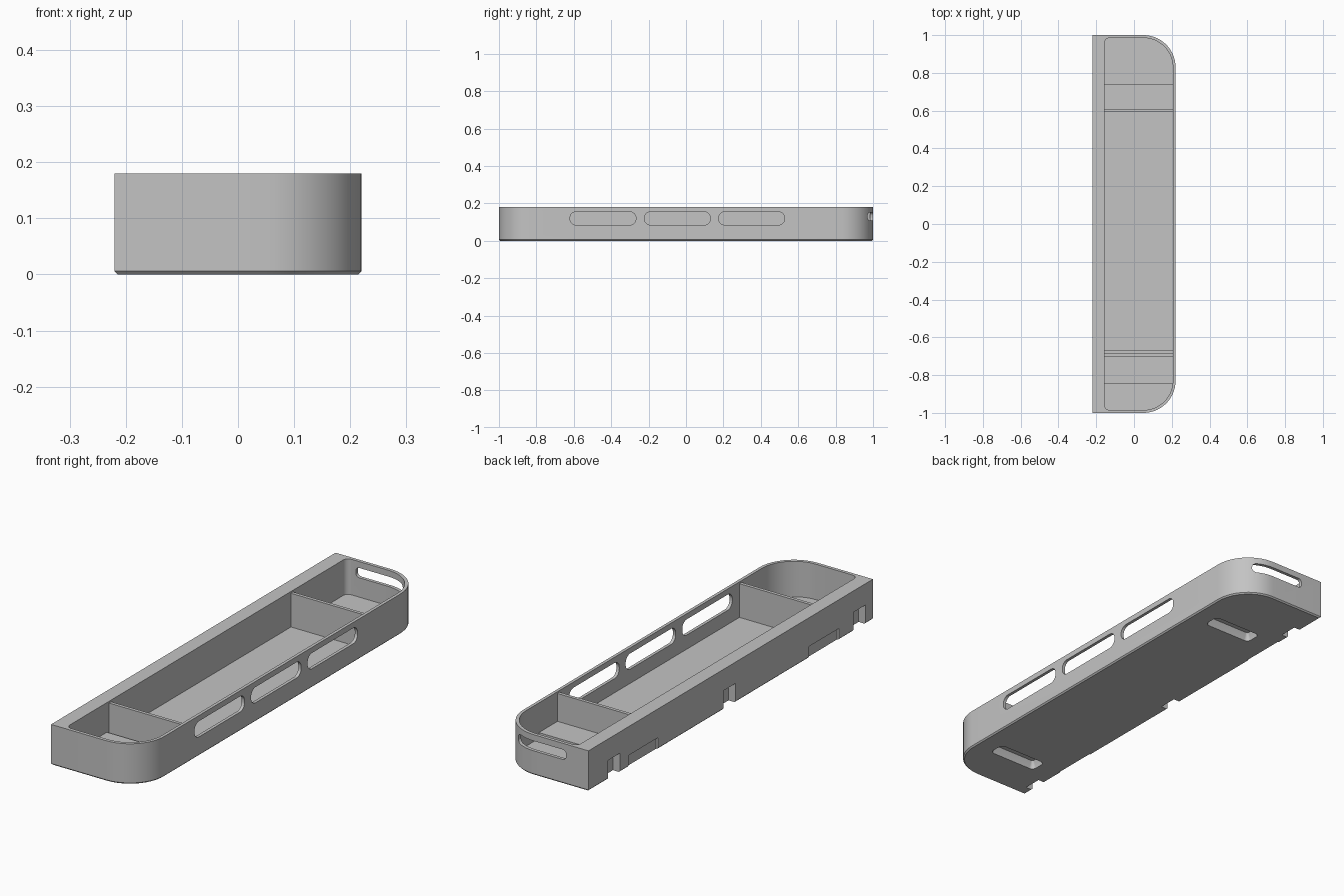
import bpy, bmesh, math
from mathutils import Matrix, Vector

if "Cube" in bpy.data.objects:
    bpy.data.objects.remove(bpy.data.objects["Cube"])

grey = bpy.data.materials.new("grey plastic")
grey.diffuse_color = (0.55, 0.55, 0.55, 1)
grey.use_nodes = True
grey.node_tree.nodes["Principled BSDF"].inputs["Base Color"].default_value = grey.diffuse_color


def outline(u0, u1, v0, v1, radii, inset=0.0, seg=14):
    """Rounded rectangle; radii run counter-clockwise from the low-u low-v corner."""
    u0, u1, v0, v1 = u0 + inset, u1 - inset, v0 + inset, v1 - inset
    corners = [(u0, v0, 1, 1), (u1, v0, -1, 1), (u1, v1, -1, -1), (u0, v1, 1, -1)]
    pts = []
    for i, (u, v, su, sv) in enumerate(corners):
        r = max(radii[i] - inset, 0)
        if r == 0:
            pts.append((u, v))
            continue
        for k in range(seg + 1):
            a = math.pi + math.pi / 2 * (i + k / seg)
            pts.append((u + su * r + r * math.cos(a), v + sv * r + r * math.sin(a)))
    return pts


def prism(name, rect, radii, levels, axis="Z"):
    """Stack of outlines, levels = [(inset, height)], along the given axis."""
    bm = bmesh.new()
    rings = []
    for inset, h in levels:
        place = {"Z": lambda u, v: (u, v, h), "X": lambda u, v: (h, u, v),
                 "Y": lambda u, v: (u, h, v)}[axis]
        rings.append([bm.verts.new(place(u, v)) for u, v in outline(*rect, radii, inset)])
    n = len(rings[0])
    for a, b in zip(rings, rings[1:]):
        for i in range(n):
            bm.faces.new((a[i], a[(i + 1) % n], b[(i + 1) % n], b[i]))
    bm.faces.new(rings[0][::-1])
    bm.faces.new(rings[-1])
    bmesh.ops.recalc_face_normals(bm, faces=bm.faces)
    me = bpy.data.meshes.new(name)
    bm.to_mesh(me)
    bm.free()
    me.materials.append(grey)
    ob = bpy.data.objects.new(name, me)
    bpy.context.collection.objects.link(ob)
    return ob


def combine(target, tool, mode):
    """Apply a boolean and drop the tool object."""
    mod = target.modifiers.new("cut", "BOOLEAN")
    mod.operation, mod.solver, mod.object = mode, "EXACT", tool
    dg = bpy.context.evaluated_depsgraph_get()
    target_mesh = bpy.data.meshes.new_from_object(target.evaluated_get(dg))
    target.modifiers.clear()
    target.data = target_mesh
    bpy.data.objects.remove(tool)


SQUARE = (0, 0, 0, 0)

# Tray body with a chamfered base and two large rounded corners
tray = prism("tray", (-0.22, 0.22, -1, 1), (0, 0.17, 0.17, 0),
             [(0.006, 0), (0, 0.006), (0, 0.18)])
# Main cavity
combine(tray, prism("cavity", (-0.155, 0.206, -0.985, 0.985), (0.025, 0.156, 0.156, 0.025),
                    [(0, 0.022), (0, 0.3)]), "DIFFERENCE")

# Raised floor pads over the mounting slots
for y0, y1 in ((-0.845, -0.70), (0.60, 0.74)):
    combine(tray, prism("floor_pad", (-0.165, 0.21, y0, y1), SQUARE,
                        [(0, 0.012), (0, 0.048)]), "UNION")
# Dividers
for y0, y1 in ((-0.685, -0.67), (0.594, 0.609)):
    combine(tray, prism("divider", (-0.165, 0.213, y0, y1), SQUARE,
                        [(0, 0.012), (0, 0.172)]), "UNION")

# Mounting slots under the base, narrowing upwards
for y in (-0.775, 0.675):
    combine(tray, prism("mounting_slot", (-0.11, 0.13, y - 0.038, y + 0.038), (0.02,) * 4,
                        [(0, -0.02), (0, 0.006), (0.012, 0.034)]), "DIFFERENCE")

# Long windows in the right wall
for y0 in (-0.62, -0.222, 0.175):
    combine(tray, prism("side_window", (y0, y0 + 0.352, 0.085, 0.155), (0.032,) * 4,
                        [(0, 0.19), (0, 0.25)], "X"), "DIFFERENCE")
# Cable opening in the back wall
combine(tray, prism("back_opening", (-0.11, 0.145, 0.108, 0.152), (0.018,) * 4,
                    [(0, 0.90), (0, 1.05)], "Y"), "DIFFERENCE")

# Notches and shallow recesses along the left wall
for y in (-0.907, 0.007, 0.82):
    combine(tray, prism("clip_notch", (y - 0.042, y + 0.042, -0.05, 0.085), SQUARE,
                        [(0, -0.3), (0, -0.185)], "X"), "DIFFERENCE")
for y in (-0.655, 0.615):
    combine(tray, prism("shallow_recess", (y - 0.105, y + 0.105, -0.05, 0.052), SQUARE,
                        [(0, -0.3), (0, -0.21)], "X"), "DIFFERENCE")

# Smooth curves, sharp edges
bpy.ops.object.select_all(action="DESELECT")
tray.select_set(True)
bpy.context.view_layer.objects.active = tray
bpy.ops.object.shade_smooth_by_angle(angle=math.radians(30))
